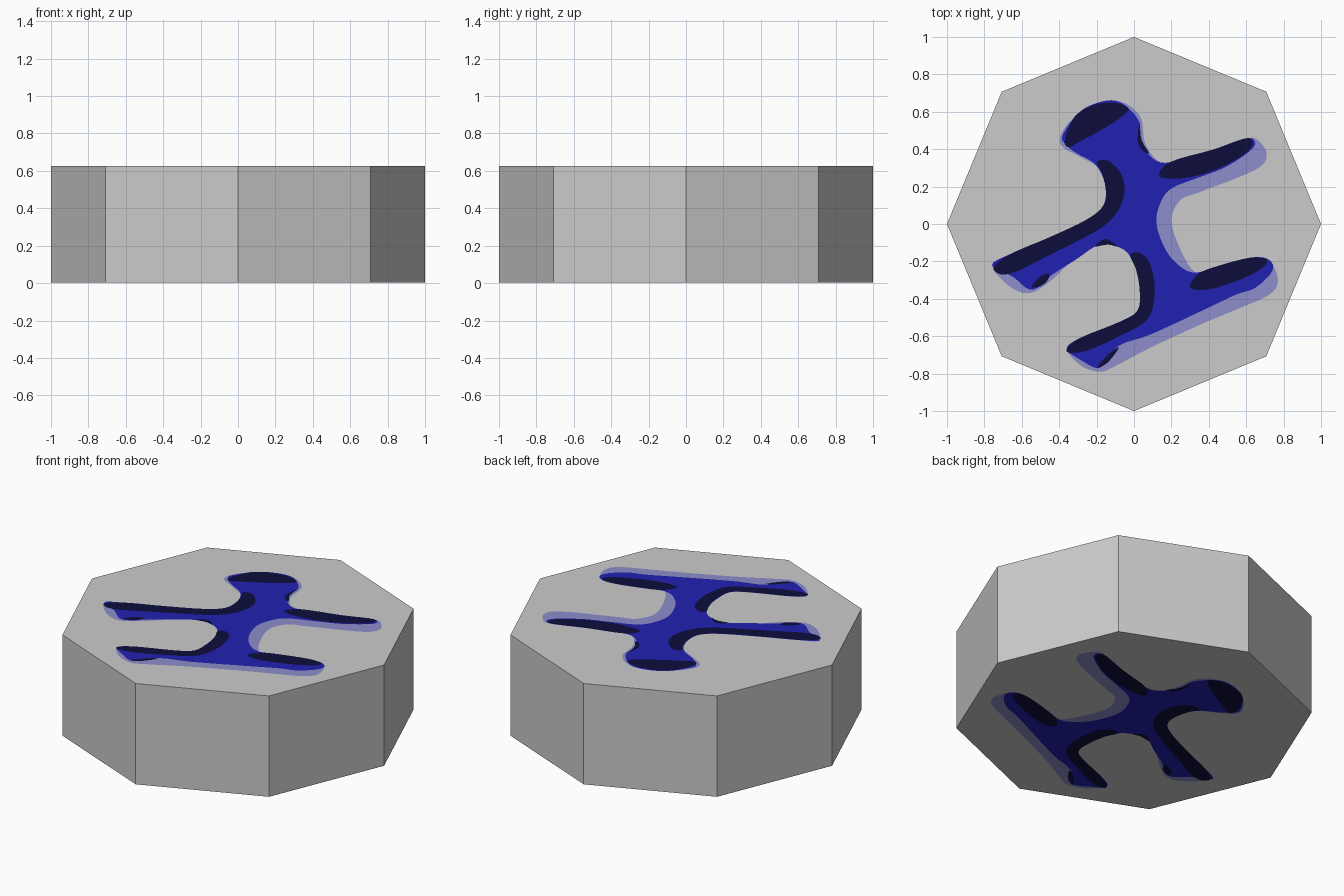
import bpy, bmesh, math
from mathutils import Vector as V

if "Cube" in bpy.data.objects:
    bpy.data.objects.remove(bpy.data.objects["Cube"])

LOW, TOP = 0.003, 0.627


def material(name, rgb):
    m = bpy.data.materials.new(name)
    m.diffuse_color = (*rgb, 1)
    m.use_nodes = True
    m.node_tree.nodes["Principled BSDF"].inputs["Base Color"].default_value = m.diffuse_color
    return m


stone = material("stone grey", (0.60, 0.60, 0.60))
lilac = material("lilac glow", (0.27, 0.27, 0.60))
blue = material("rune blue", (0.015, 0.015, 0.45))
navy = material("rune navy", (0.004, 0.004, 0.045))


def add_object(name, mesh, mat):
    mesh.materials.append(mat)
    ob = bpy.data.objects.new(name, mesh)
    bpy.context.collection.objects.link(ob)
    return ob


# Slanted crack planes: two points along the top, one point at the bottom
def plane(a, b, c):
    return a, (b - a).cross(c - a).normalized()


A, B = V((0.04, 0.40, 0.63)), V((0.33, -0.26, 0.63))
back_left = plane(A, V((-0.97, 0.08, 0.63)), V((-0.81, -0.46, 0)))
back_right = plane(A, V((0.10, 0.96, 0.63)), V((0.386, 0.84, 0)))
front_right = plane(B, V((0.80, -0.46, 0.63)), V((0.92, -0.19, 0)))
front_left = plane(B, V((0.08, -0.97, 0.63)), V((-0.18, -0.93, 0)))
middle = (A, back_left[1].cross(back_right[1]).cross(B - A).normalized())


# One fragment: an octagonal prism trimmed to the side of each plane holding "inside"
def fragment(name, inside, planes):
    bm = bmesh.new()
    bmesh.ops.create_cone(bm, cap_ends=True, segments=8, radius1=1, radius2=1, depth=TOP - LOW)
    bmesh.ops.translate(bm, verts=bm.verts, vec=(0, 0, (TOP + LOW) / 2))
    for co, no in planes:
        if (V((*inside, TOP)) - co).dot(no) > 0:
            no = -no
        cut = bmesh.ops.bisect_plane(bm, geom=bm.verts[:] + bm.edges[:] + bm.faces[:],
                                     plane_co=co, plane_no=no, clear_outer=True)
        rim = [e for e in cut["geom_cut"] if isinstance(e, bmesh.types.BMEdge)]
        bmesh.ops.edgeloop_fill(bm, edges=rim)
    bmesh.ops.recalc_face_normals(bm, faces=bm.faces)
    me = bpy.data.meshes.new(name)
    bm.to_mesh(me)
    bm.free()
    add_object(name, me, stone)


fragment("stone_back_piece", (-0.4, 0.7), [back_left, back_right])
fragment("stone_left_piece", (-0.4, -0.4), [back_left, middle, front_left])
fragment("stone_right_piece", (0.6, 0.2), [back_right, middle, front_right])
fragment("stone_front_piece", (0.5, -0.7), [front_right, front_left])


# Closed smooth outline through the given points (hundredths of a unit)
def smooth_outline(pts, steps=4):
    out, n = [], len(pts)
    for i in range(n):
        p0, p1, p2, p3 = (V(pts[(i + k) % n]) / 100 for k in (-1, 0, 1, 2))
        for s in range(steps):
            t = s / steps
            out.append(0.5 * (2 * p1 + (p2 - p0) * t + (2 * p0 - 5 * p1 + 4 * p2 - p3) * t * t
                              + (3 * p1 - p0 - 3 * p2 + p3) * t ** 3))
    return out


# The same painted shape on the top and on the underside
def paint(name, mat, lift, pts):
    line = smooth_outline(pts)
    for side, z, order in (("top", TOP + lift, 1), ("underside", LOW - lift, -1)):
        me = bpy.data.meshes.new(name + "_" + side)
        me.from_pydata([(p.x, p.y, z) for p in line], [], [list(range(len(line)))[::order]])
        if me.polygons[0].normal.z * order < 0:
            me.flip_normals()
        add_object(name + "_" + side, me, mat)


paint("rune_glow", lilac, 0.001, [
    (-10, 66), (-2, 63), (4, 56), (6, 43), (14, 33), (25, 34), (43, 40), (61, 46), (67, 44),
    (71, 37), (65, 29), (35, 17), (25, 13), (20, 2), (25, -14), (33, -26), (43, -23), (62, -18),
    (72, -19), (77, -30), (72, -38), (54, -46), (35, -54), (9, -66), (-10, -76), (-18, -79),
    (-28, -76), (-36, -67), (-29, -61), (-7, -52), (2, -46), (3, -35), (1, -24), (-5, -14),
    (-15, -11), (-29, -16), (-44, -30), (-56, -37), (-67, -33), (-76, -22), (-66, -16), (-45, -7),
    (-26, 2), (-17, 9), (-15, 17), (-18, 29), (-29, 36), (-39, 42), (-38, 50), (-29, 60), (-19, 65)])
paint("rune_body", blue, 0.002, [
    (-10, 66), (-3, 62), (3, 54), (3, 44), (7, 38), (14, 33), (25, 34), (43, 40), (61, 46), (64, 41),
    (50, 31), (35, 25), (20, 19), (14, 11), (12, 0), (17, -14), (25, -23), (33, -26), (43, -23),
    (62, -18), (72, -19), (74, -25), (65, -34), (54, -38), (35, -47), (9, -59), (-8, -65),
    (-15, -74), (-20, -77), (-28, -73), (-36, -67), (-29, -61), (-7, -52), (2, -46), (3, -35),
    (1, -24), (-5, -14), (-18, -11), (-31, -19), (-45, -28), (-48, -32), (-56, -35), (-65, -28),
    (-76, -22), (-66, -16), (-45, -7), (-26, 2), (-17, 9), (-15, 17), (-17, 26), (-22, 33),
    (-31, 38), (-37, 43), (-38, 48), (-29, 60), (-19, 65)])

# Dark shading strokes of the rune
paint("head_stroke", navy, 0.003, [
    (-37, 45), (-32, 57), (-23, 63), (-12, 65), (-3, 62), (-7, 57), (-18, 50), (-29, 44), (-35, 41)])
paint("neck_stroke", navy, 0.003, [(3, 54), (4, 45), (8, 38), (5, 39), (2, 44)])
paint("right_upper_stroke", navy, 0.003, [
    (14, 25), (19, 33), (43, 40), (61, 46), (62, 40), (48, 31), (30, 25)])
paint("right_lower_stroke", navy, 0.003, [
    (30, -34), (34, -27), (43, -23), (62, -18), (71, -19), (68, -24), (56, -30), (40, -35)])
paint("left_upper_stroke", navy, 0.003, [
    (-75, -23), (-66, -16), (-45, -7), (-26, 2), (-17, 9), (-15, 17), (-17, 27), (-20, 33), (-14, 34),
    (-7, 27), (-5, 18), (-8, 8), (-16, -1), (-30, -9), (-46, -17), (-62, -25), (-71, -27)])
paint("left_tip_stroke", navy, 0.003, [(-55, -34), (-48, -32), (-45, -27), (-50, -28)])
paint("armpit_stroke", navy, 0.003, [(-21, -12), (-15, -8), (-9, -12), (-14, -11)])
paint("left_lower_stroke", navy, 0.003, [
    (-36, -67), (-29, -61), (-7, -52), (2, -46), (3, -35), (1, -24), (-2, -17), (2, -15), (8, -20),
    (11, -32), (10, -45), (5, -53), (-8, -60), (-23, -67), (-33, -69)])
paint("foot_tip_stroke", navy, 0.003, [(-20, -77), (-14, -74), (-8, -66), (-14, -70)])
